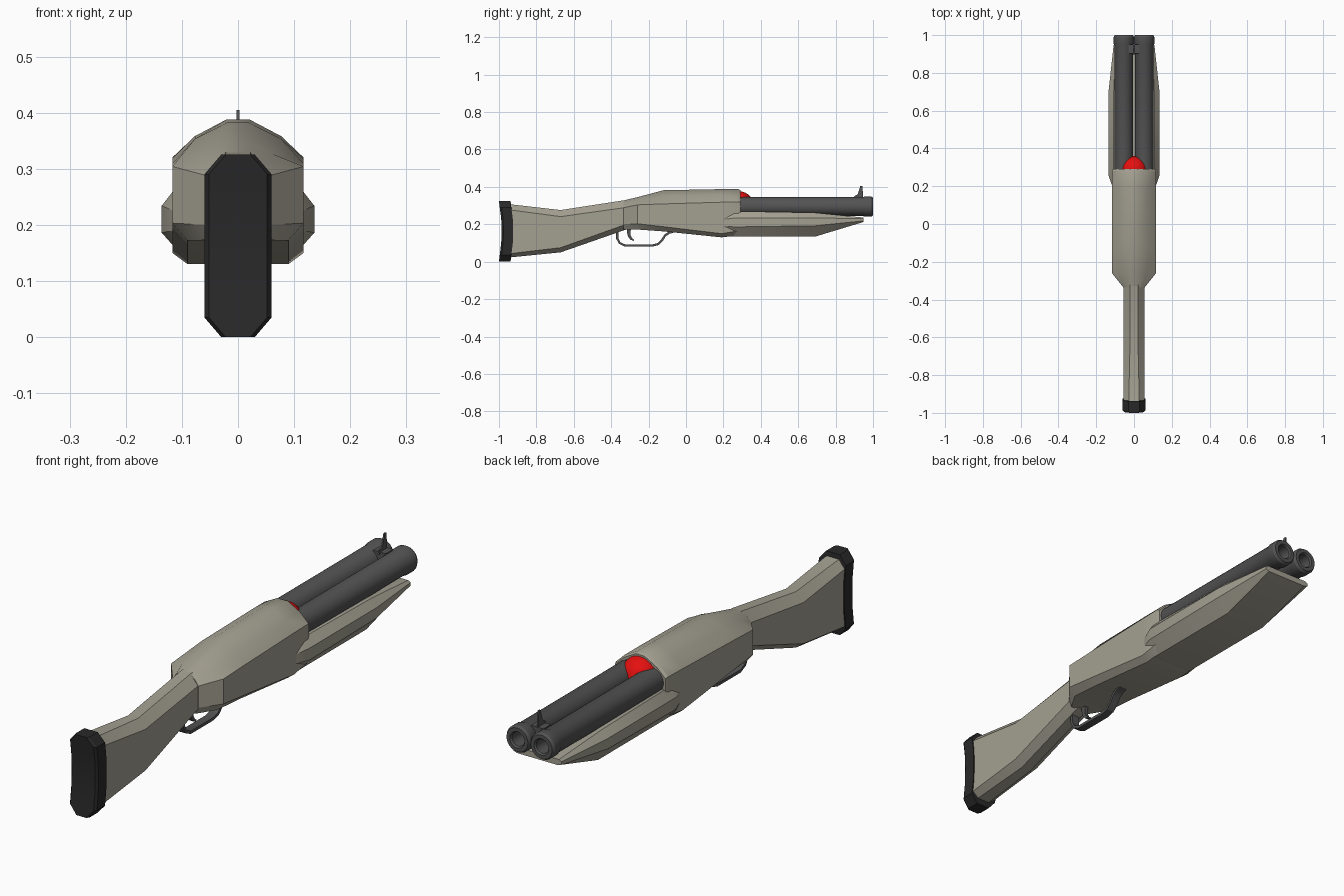
import bpy, bmesh, math
from mathutils import Vector

if "Cube" in bpy.data.objects:
    bpy.data.objects.remove(bpy.data.objects["Cube"])


def material(name, r, g, b):
    m = bpy.data.materials.new(name)
    m.diffuse_color = (r, g, b, 1)
    m.use_nodes = True
    m.node_tree.nodes["Principled BSDF"].inputs["Base Color"].default_value = m.diffuse_color
    return m


TAN = material("khaki grey", 0.37, 0.35, 0.285)
STEEL = material("dark steel", 0.085, 0.085, 0.085)
RUBBER = material("black rubber", 0.022, 0.022, 0.022)
RED = material("signal red", 0.78, 0.005, 0.005)


def finish(bm, name, mat, angle=28):
    bmesh.ops.recalc_face_normals(bm, faces=bm.faces)
    me = bpy.data.meshes.new(name)
    bm.to_mesh(me)
    bm.free()
    me.materials.append(mat)
    ob = bpy.data.objects.new(name, me)
    bpy.context.collection.objects.link(ob)
    bpy.ops.object.select_all(action='DESELECT')
    ob.select_set(True)
    bpy.context.view_layer.objects.active = ob
    bpy.ops.object.shade_smooth_by_angle(angle=math.radians(angle))
    return ob


def bridge(bm, rings, caps=True):
    n = len(rings[0])
    for a, b in zip(rings, rings[1:]):
        for i in range(n):
            j = (i + 1) % n
            bm.faces.new((a[i], a[j], b[j], b[i]))
    if caps:
        bm.faces.new(rings[0])
        bm.faces.new(rings[-1])


def loft(name, sections, mat, angle=28):
    """Sections are (y, right-half outline of (x, z) from top to bottom)."""
    bm = bmesh.new()
    rings = []
    for y, half in sections:
        pts = half + [(-x, z) for x, z in reversed(half)]
        rings.append([bm.verts.new((x, y, z)) for x, z in pts])
    bridge(bm, rings)
    return finish(bm, name, mat, angle)


def lathe(name, profile, centre, mat, sides=24):
    """Revolve (radius, y) pairs about an axis along y."""
    bm = bmesh.new()
    rings = []
    for r, y in profile:
        rings.append([bm.verts.new((centre[0] + r * math.cos(2 * math.pi * k / sides), y,
                                    centre[1] + r * math.sin(2 * math.pi * k / sides)))
                      for k in range(sides)])
    bridge(bm, rings)
    return finish(bm, name, mat)


def plate(name, outline, half_width, mat):
    """Extrude a (y, z) outline across x."""
    bm = bmesh.new()
    bridge(bm, [[bm.verts.new((x, y, z)) for y, z in outline] for x in (-half_width, half_width)])
    return finish(bm, name, mat)


def ribbon(path, widths):
    """Outline around a (y, z) path with half thickness at each point."""
    p = [Vector(q) for q in path]
    left, right = [], []
    for i, q in enumerate(p):
        t = (p[min(i + 1, len(p) - 1)] - p[max(i - 1, 0)]).normalized()
        nrm = Vector((-t.y, t.x)) * widths[i]
        left.append(tuple(q + nrm))
        right.append(tuple(q - nrm))
    return left + right[::-1]


def octo(flat, w, zt, zb, c, cb):
    return [(flat, zt), (w, zt - c), (w, zb + cb), (flat, zb)]


# Shoulder stock
loft("stock", [
    (-0.95, octo(0.028, 0.056, 0.308, 0.022, 0.03, 0.02)),
    (-0.67, octo(0.022, 0.056, 0.276, 0.05, 0.035, 0.025)),
    (-0.32, octo(0.022, 0.056, 0.33, 0.172, 0.04, 0.028))], TAN)

# Butt pad, concave at the rear
bm = bmesh.new()
levels = [(0.0, 0.03, 0.0), (0.035, 0.06, 0.004), (0.10, 0.06, 0.012), (0.165, 0.06, 0.014),
          (0.23, 0.06, 0.012), (0.29, 0.06, 0.004), (0.325, 0.03, 0.0)]
bridge(bm, [[bm.verts.new(v) for v in (
    (-w + 0.008, -1 + d, z), (w - 0.008, -1 + d, z), (w, -0.99 + d, z),
    (w, -0.938 + d, z), (-w, -0.938 + d, z), (-w, -0.99 + d, z))] for z, w, d in levels])
finish(bm, "butt_pad", RUBBER)

# Receiver flaring out of the stock neck
receiver = loft("receiver", [
    (-0.335, [(0.018, 0.327), (0.042, 0.31), (0.057, 0.288), (0.057, 0.20), (0.045, 0.173)]),
    (-0.26, [(0.02, 0.345), (0.062, 0.326), (0.117, 0.304), (0.117, 0.203), (0.09, 0.172)]),
    (-0.12, [(0.02, 0.382), (0.077, 0.353), (0.117, 0.309), (0.117, 0.187), (0.09, 0.162)]),
    (0.19, [(0.02, 0.388), (0.077, 0.358), (0.117, 0.318), (0.117, 0.15), (0.09, 0.13)]),
    (0.28, [(0.02, 0.388), (0.077, 0.358), (0.117, 0.32), (0.117, 0.165), (0.09, 0.14)]),
    (0.292, [(0.019, 0.382), (0.074, 0.352), (0.112, 0.316), (0.112, 0.168), (0.086, 0.145)]),
    (0.292, [(0.016, 0.372), (0.064, 0.345), (0.10, 0.31), (0.10, 0.18), (0.08, 0.16)]),
    (0.272, [(0.016, 0.372), (0.064, 0.345), (0.10, 0.31), (0.10, 0.18), (0.08, 0.16)])], TAN)

# Fore-end under the barrels
loft("fore_end", [
    (0.20, [(0.10, 0.25), (0.115, 0.225), (0.115, 0.19), (0.09, 0.135)]),
    (0.26, [(0.108, 0.27), (0.136, 0.234), (0.136, 0.186), (0.09, 0.134)]),
    (0.69, [(0.108, 0.262), (0.136, 0.234), (0.136, 0.192), (0.09, 0.134)]),
    (0.948, [(0.096, 0.236), (0.108, 0.23), (0.108, 0.218), (0.092, 0.212)])], TAN, 20)

# Twin barrels with muzzle rings and bores
for side, x in (("left", -0.054), ("right", 0.054)):
    lathe(side + "_barrel", [(0.05, 0.26), (0.05, 0.945), (0.054, 0.955), (0.054, 0.99), (0.048, 1.0),
                             (0.033, 1.0), (0.028, 0.993), (0.028, 0.86)], (x, 0.295), STEEL)

# Red dome between barrels and receiver
bm = bmesh.new()
bmesh.ops.create_uvsphere(bm, u_segments=24, v_segments=14, radius=0.075)
bmesh.ops.translate(bm, verts=bm.verts, vec=(0, 0.285, 0.301))
finish(bm, "red_dome", RED)

# Front sight blade and its base
plate("sight_blade", [(0.895, 0.335), (0.90, 0.35), (0.918, 0.36), (0.932, 0.405),
                      (0.943, 0.405), (0.948, 0.335)], 0.003, STEEL)
plate("sight_base", [(0.902, 0.30), (0.902, 0.342), (0.95, 0.342), (0.95, 0.30)], 0.028, STEEL)

# Trigger guard and trigger
guard = [(-0.366, 0.185), (-0.368, 0.125), (-0.355, 0.10), (-0.325, 0.086), (-0.18, 0.086),
         (-0.15, 0.094), (-0.128, 0.115), (-0.112, 0.14), (-0.09, 0.155), (-0.05, 0.166)]
plate("trigger_guard", ribbon(guard, [0.006] * len(guard)), 0.017, STEEL)
trigger = [(-0.305, 0.195), (-0.306, 0.16), (-0.303, 0.138), (-0.293, 0.122), (-0.278, 0.114)]
plate("trigger", ribbon(trigger, [0.012, 0.010, 0.008, 0.006, 0.003]), 0.008, STEEL)
